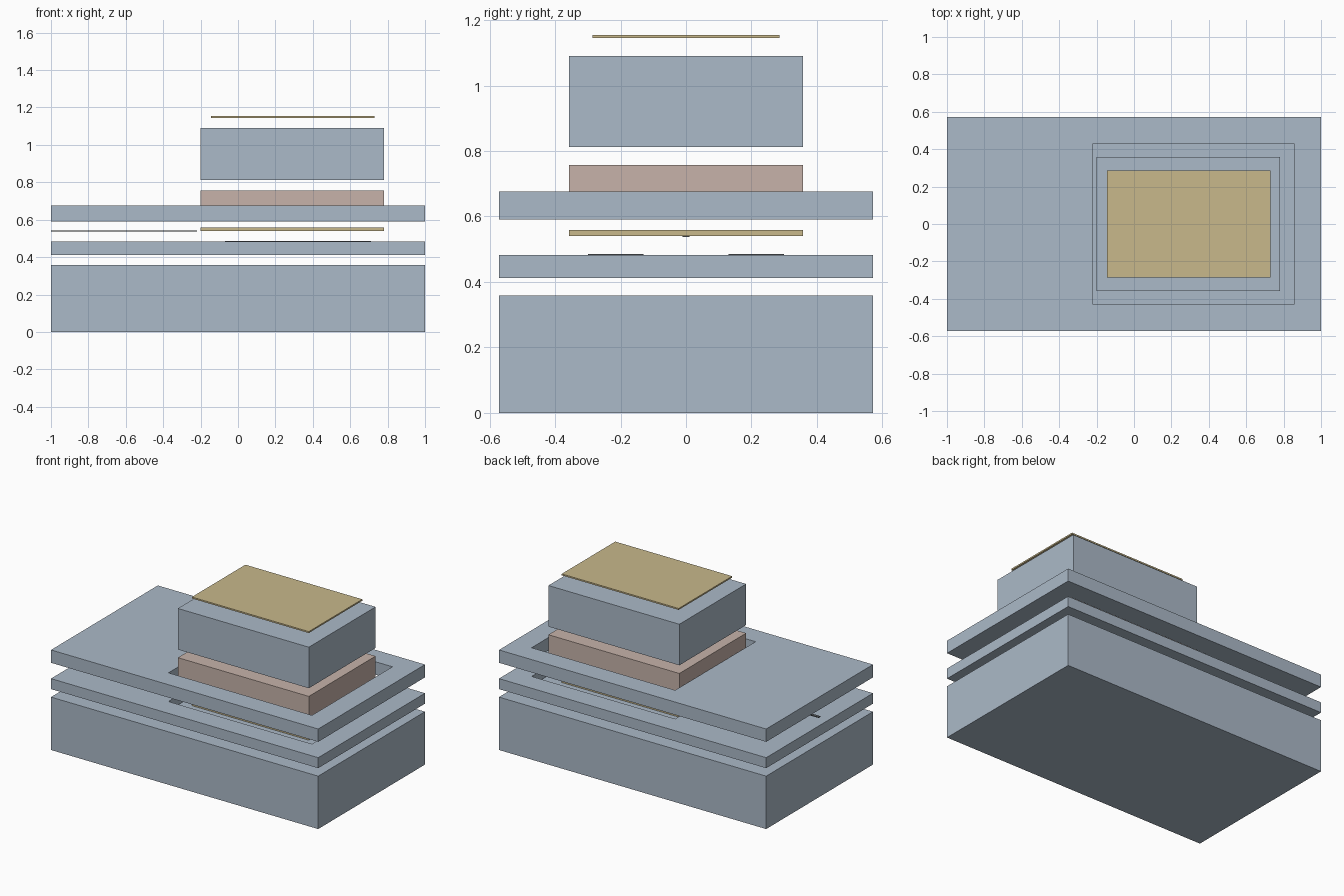
import bpy
import bmesh

cube = bpy.data.objects.get("Cube")
if cube:
    bpy.data.objects.remove(cube, do_unlink=True)


def material(name, rgb):
    mat = bpy.data.materials.new(name)
    mat.use_nodes = True
    color = (*rgb, 1.0)
    mat.diffuse_color = color
    mat.node_tree.nodes["Principled BSDF"].inputs["Base Color"].default_value = color
    return mat


BLUE = material("pale blue grey", (0.41, 0.49, 0.58))
TAN = material("sand tan", (0.58, 0.48, 0.26))
PINK = material("dusty pink", (0.57, 0.45, 0.40))
DARK = material("dark grey", (0.10, 0.11, 0.12))

# Footprints as x0, x1, y half-width
OUTER = (-1.0, 1.0, 0.571)
OPENING = (-0.22, 0.855, 0.43)
BLOCK = (-0.2, 0.78, 0.357)
SHEET = (-0.145, 0.73, 0.286)


def stack(name, mat, sections, ring=False):
    """Join rectangular sections in order; close the ends, or loop them into a ring."""
    bm = bmesh.new()
    loops = []
    for (x0, x1, y), z, y_mid in sections:
        corners = ((x0, -y), (x1, -y), (x1, y), (x0, y))
        loops.append([bm.verts.new((cx, cy + y_mid, z)) for cx, cy in corners])
    pairs = list(zip(loops, loops[1:]))
    if ring:
        pairs.append((loops[-1], loops[0]))
    else:
        bm.faces.new(loops[0])
        bm.faces.new(loops[-1])
    for a, b in pairs:
        for i in range(4):
            j = (i + 1) % 4
            bm.faces.new((a[i], a[j], b[j], b[i]))
    bmesh.ops.recalc_face_normals(bm, faces=bm.faces)
    mesh = bpy.data.meshes.new(name)
    bm.to_mesh(mesh)
    bm.free()
    mesh.materials.append(mat)
    obj = bpy.data.objects.new(name, mesh)
    bpy.context.collection.objects.link(obj)
    return obj


def slab(name, mat, area, z0, z1, y_mid=0.0):
    return stack(name, mat, [(area, z0, y_mid), (area, z1, y_mid)])


# Bottom body
slab("base_block", BLUE, OUTER, 0.0, 0.358)

# Tray with a shallow pocket, and the sheet lying in it
stack("pocket_tray", BLUE, [(OUTER, 0.412, 0), (OUTER, 0.483, 0),
                            (OPENING, 0.483, 0), (OPENING, 0.42, 0)])
slab("lower_sheet", TAN, SHEET, 0.42, 0.43)

# Pair of flat strips above the pocket
for side, y_mid in (("right", -0.215), ("left", 0.215)):
    slab("flat_strip_" + side, DARK, (-0.07, 0.71, 0.085), 0.482, 0.486, y_mid)

# Narrow lead and middle plate
slab("narrow_lead", DARK, (-1.0, -0.22, 0.01), 0.537, 0.542)
slab("middle_plate", TAN, BLOCK, 0.54, 0.558)

# Open frame around the pink pad
stack("open_frame", BLUE, [(OUTER, 0.59, 0), (OUTER, 0.677, 0),
                           (OPENING, 0.677, 0), (OPENING, 0.59, 0)], ring=True)
slab("pink_pad", PINK, BLOCK, 0.613, 0.757)

# Upper block and covering sheet
slab("upper_block", BLUE, BLOCK, 0.812, 1.09)
slab("top_sheet", TAN, SHEET, 1.145, 1.155)
